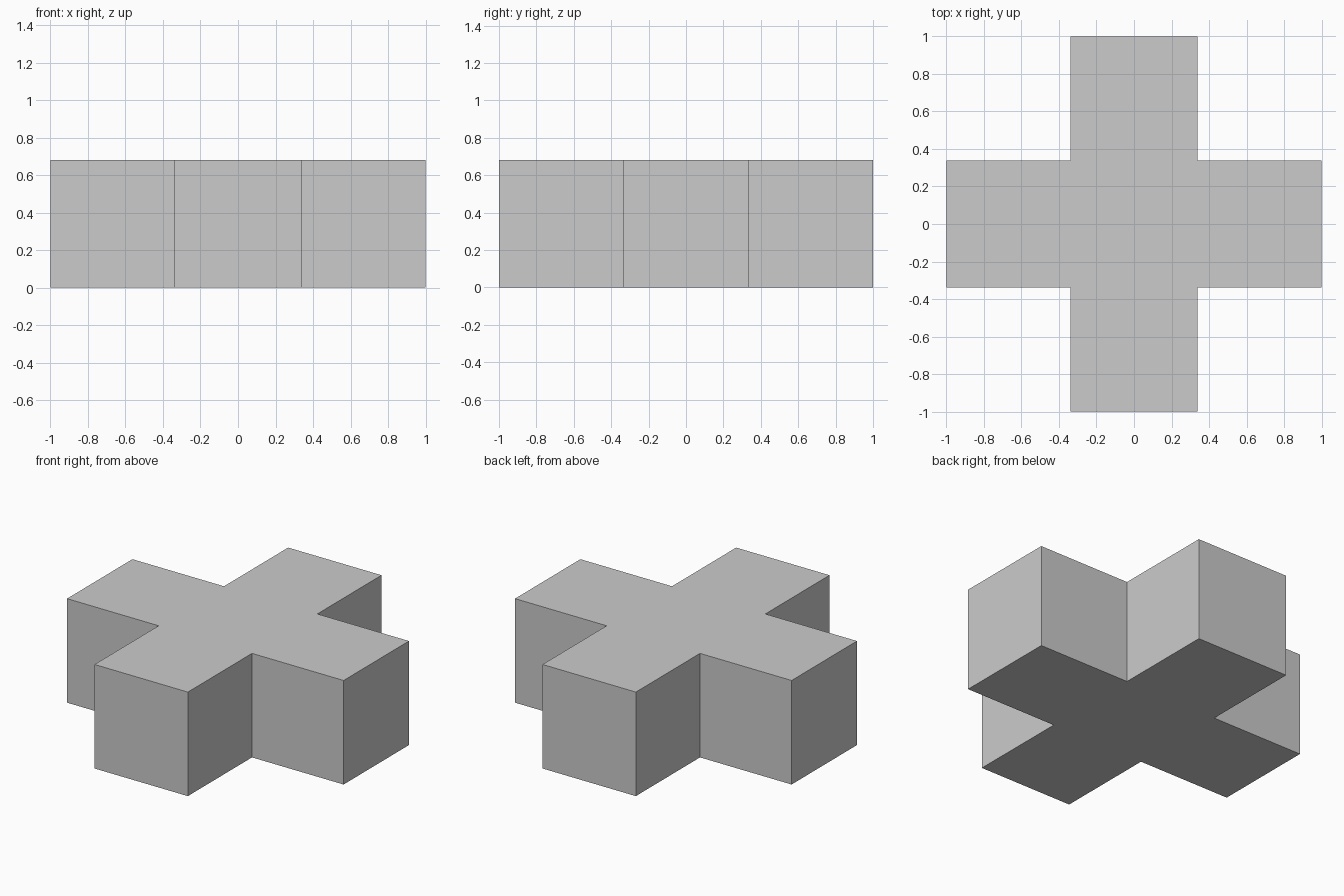
import bpy

if "Cube" in bpy.data.objects:
    bpy.data.objects.remove(bpy.data.objects["Cube"])

T = 0.0125          # panel thickness
P = (2 - T) / 3     # cell pitch
H = 0.68            # height
IN = P - T          # clear width inside a cell


def panel(name, loc, size):
    bpy.ops.mesh.primitive_cube_add(size=1, location=loc)
    ob = bpy.context.object
    ob.name = name
    ob.scale = size
    bpy.ops.object.transform_apply(location=False, rotation=False, scale=True)
    return ob


for s in (-1, 1):
    # long walls running left to right along the middle row
    panel("long_wall", (0, s * P / 2, H / 2), (2, T, H))
    # front and back end walls, covering the ends of the side walls
    panel("end_wall", (0, s * 1.5 * P, H / 2), (P + T, T, H))
    # left and right end walls, fitted between the long walls
    panel("side_end_wall", (s * 1.5 * P, 0, H / 2), (T, IN, H))
    # cross walls: front arm, middle divider, back arm
    for j in (-1, 0, 1):
        panel("cross_wall", (s * P / 2, j * P, H / 2), (T, IN, H))

# lid and floor panels set flush between the walls of each cell
for i, j in ((0, 0), (1, 0), (-1, 0), (0, 1), (0, -1)):
    panel("lid", (i * P, j * P, H - T / 2), (IN, IN, T))
    panel("floor", (i * P, j * P, T / 2), (IN, IN, T))
